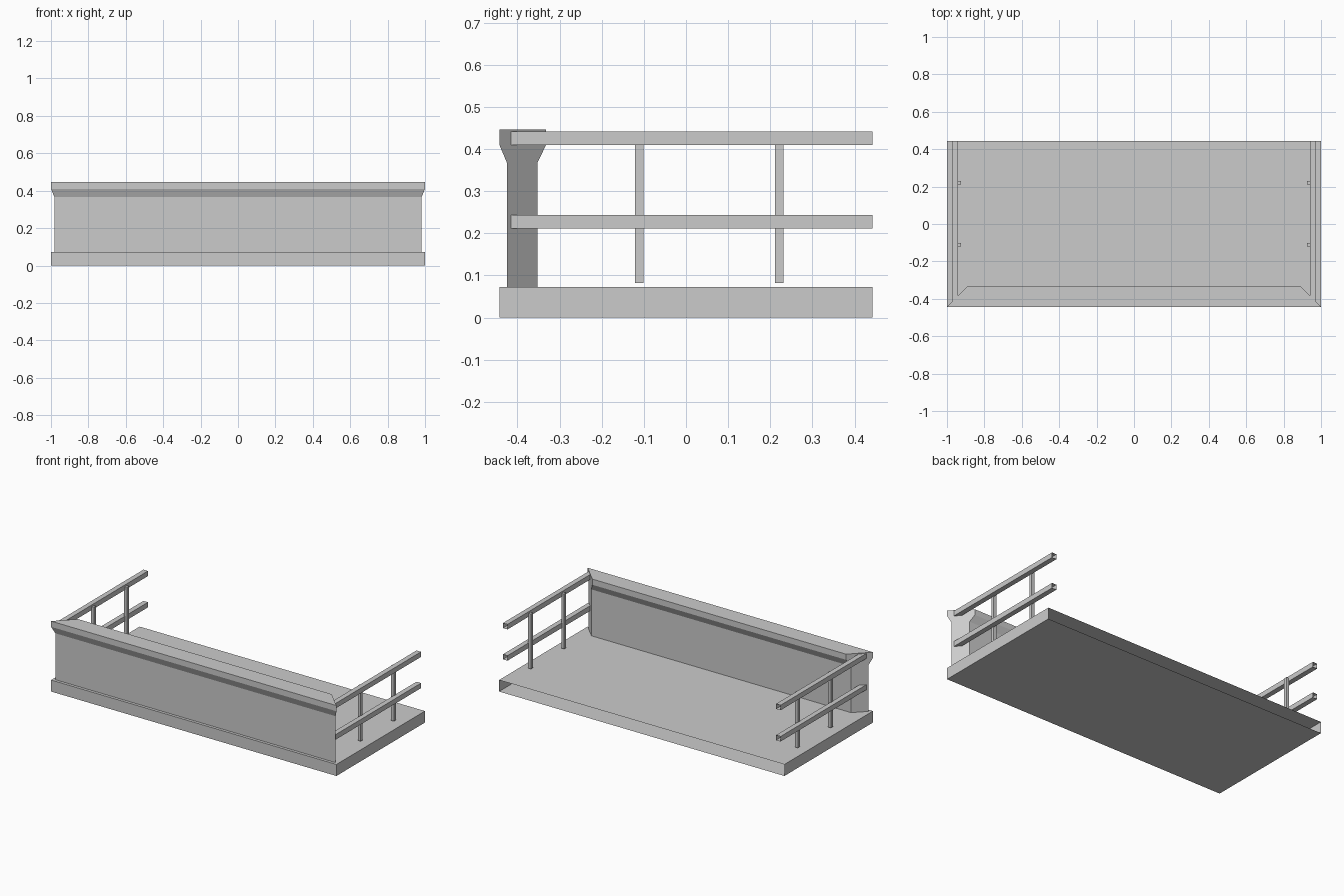
import bpy, bmesh

if "Cube" in bpy.data.objects:
    bpy.data.objects.remove(bpy.data.objects["Cube"])

HX, HY = 1.0, 0.443       # half length and half depth
SLAB_TOP = 0.073
MITRE = HX - HY           # right-hand 45 degree corner plane: x + y = MITRE


def finish(name, bm, mirror=False):
    bmesh.ops.recalc_face_normals(bm, faces=bm.faces)
    me = bpy.data.meshes.new(name)
    bm.to_mesh(me)
    bm.free()
    ob = bpy.data.objects.new(name, me)
    bpy.context.collection.objects.link(ob)
    if mirror:
        ob.modifiers.new("mirror", 'MIRROR').use_axis[0] = True
    return ob


def prism(name, footprint, z0, z1, open_back=False, mirror=False):
    """Extrude an xy outline from z0 to z1, optionally leaving the +y end open."""
    bm = bmesh.new()
    face = bm.faces.new([bm.verts.new((x, y, z0)) for x, y in footprint])
    ext = bmesh.ops.extrude_face_region(bm, geom=[face], use_keep_orig=True)
    for v in ext['geom']:
        if isinstance(v, bmesh.types.BMVert):
            v.co.z = z1
    bmesh.ops.recalc_face_normals(bm, faces=bm.faces)
    if open_back:
        ends = [f for f in bm.faces if all(abs(v.co.y - HY) < 1e-5 for v in f.verts)]
        bmesh.ops.delete(bm, geom=ends, context='FACES')
    return finish(name, bm, mirror)


# Floor slab, open along the back edge
prism("floor_slab", [(-HX, -HY), (HX, -HY), (HX, HY), (-HX, HY)], 0, SLAB_TOP, open_back=True)

# Parapet wall with flared coping, ends mitred at 45 degrees
profile = [(-0.425, SLAB_TOP), (-0.425, 0.367), (-HY, 0.41), (-HY, 0.446),
           (-0.332, 0.446), (-0.332, 0.41), (-0.353, 0.367), (-0.353, SLAB_TOP)]
bm = bmesh.new()
left, right = [[bm.verts.new((s * (MITRE - y), y, z)) for y, z in profile] for s in (-1, 1)]
for i in range(len(profile) - 1):
    bm.faces.new((left[i], left[i + 1], right[i + 1], right[i]))
bm.faces.new(left)
bm.faces.new(right)
finish("parapet_wall", bm)

# Side rails, mitred into the wall ends and open at the back
x0, x1 = 0.941, 0.973
outline = [(x0, MITRE - x0), (x1, MITRE - x1), (x1, HY), (x0, HY)]
for name, z in (("middle_rail", 0.211), ("top_rail", 0.409)):
    prism(name, outline, z, z + 0.032, open_back=True, mirror=True)

# Slim posts on the inner side of the rails
for name, y in (("front_post", -0.111), ("back_post", 0.221)):
    prism(name, [(0.925, y - 0.01), (0.945, y - 0.01), (0.945, y + 0.01), (0.925, y + 0.01)],
          0.082, 0.43, mirror=True)
